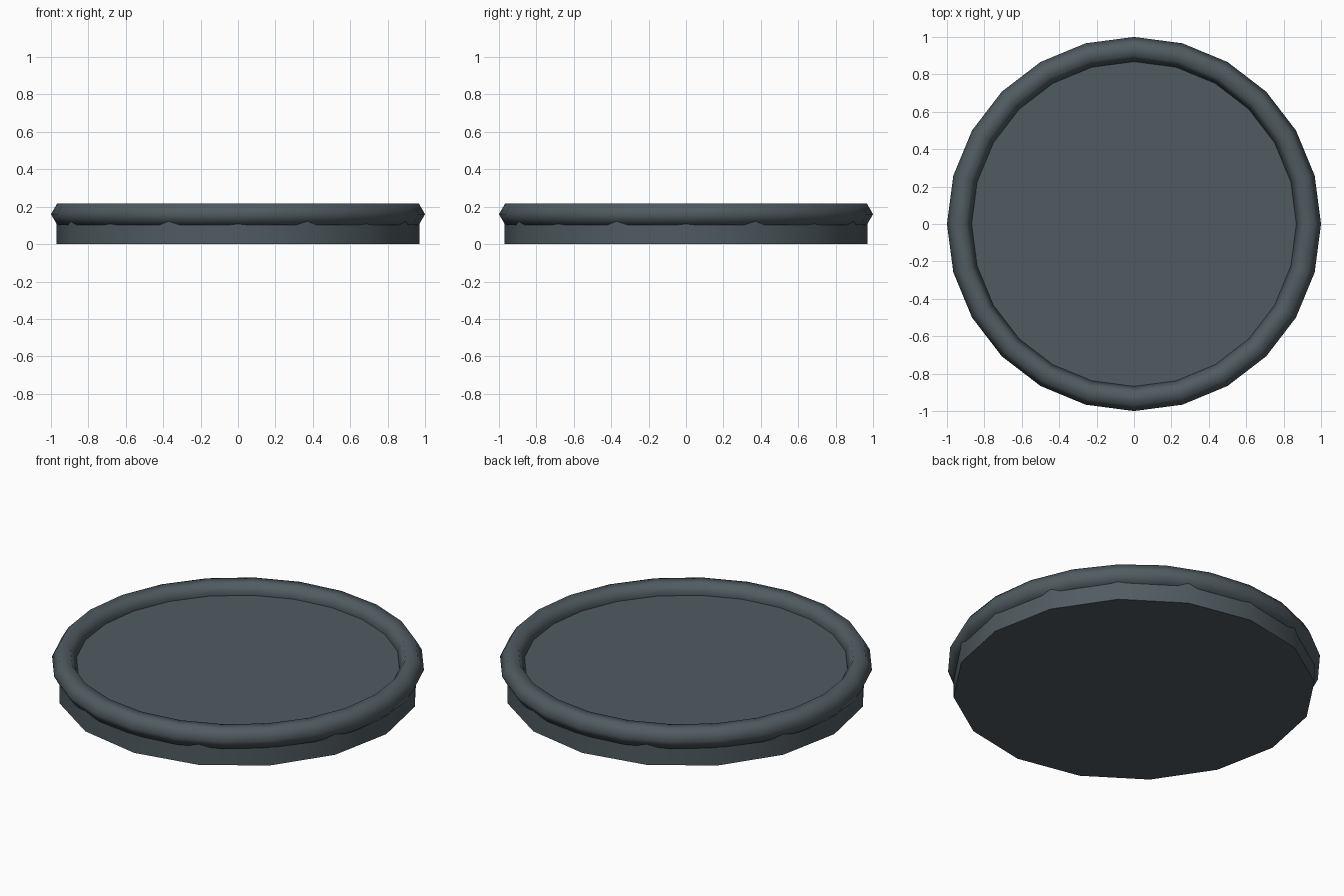
import bpy
import math

if "Cube" in bpy.data.objects:
    bpy.data.objects.remove(bpy.data.objects["Cube"])

slate = bpy.data.materials.new("slate")
slate.diffuse_color = (0.08, 0.105, 0.12, 1)
slate.use_nodes = True
slate.node_tree.nodes["Principled BSDF"].inputs["Base Color"].default_value = slate.diffuse_color


def finish(name):
    ob = bpy.context.object
    ob.name = name
    ob.data.materials.append(slate)
    return ob


# 16-sided base disc, one vertex on each axis
HEIGHT = 0.157
bpy.ops.mesh.primitive_cylinder_add(vertices=16, radius=0.97, depth=HEIGHT,
                                    location=(0, 0, HEIGHT / 2))
finish("base_disc")
bpy.ops.object.shade_smooth_by_angle(angle=math.radians(40))

# Raised rim: 24 segments, hexagonal section, smooth shaded
bpy.ops.mesh.primitive_torus_add(major_segments=24, minor_segments=6,
                                 major_radius=0.934, minor_radius=0.066,
                                 location=(0, 0, 0.16))
finish("rim_ring")
bpy.ops.object.shade_smooth()
